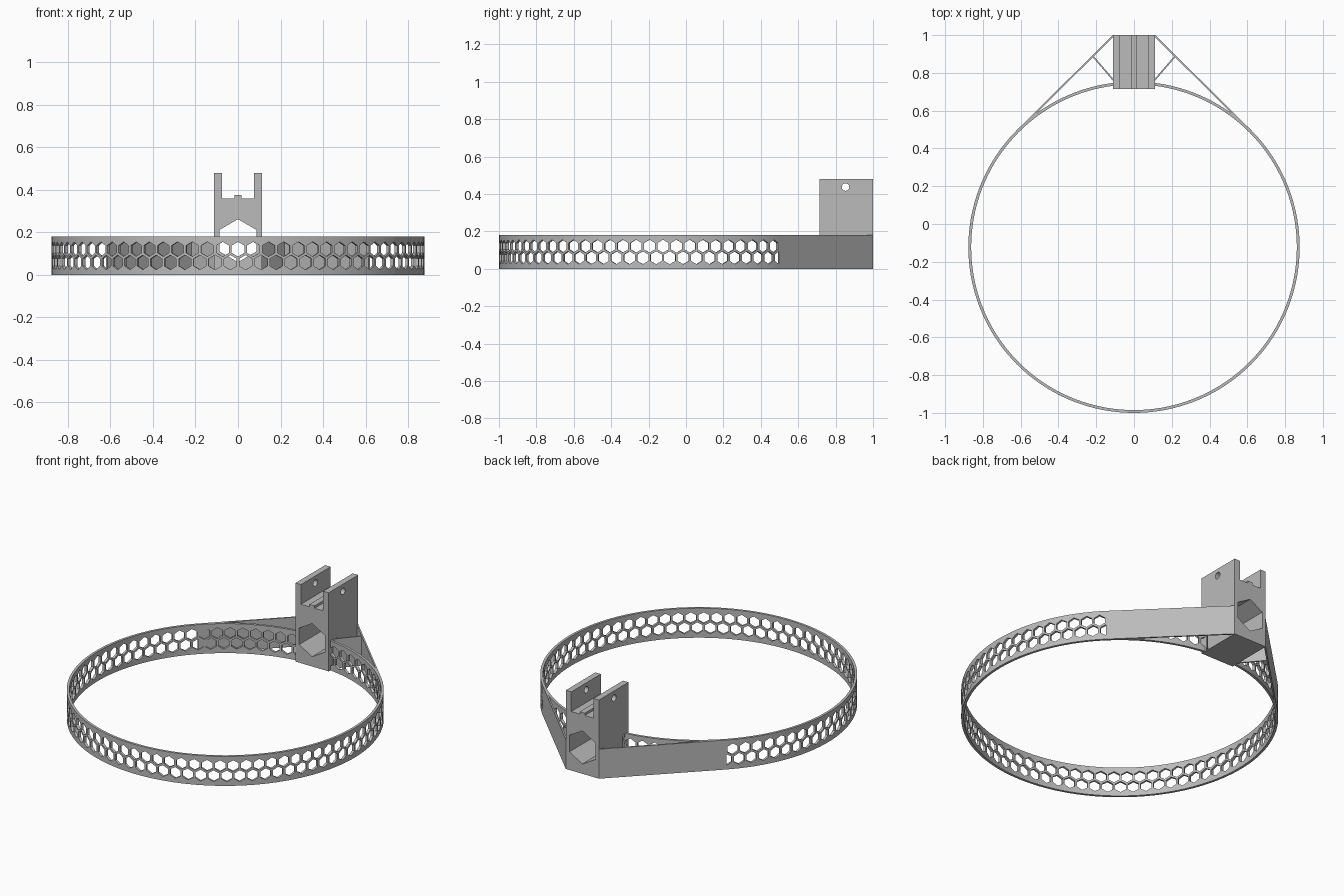
import bpy, bmesh, math
from mathutils import Vector, Matrix

if "Cube" in bpy.data.objects:
    bpy.data.objects.remove(bpy.data.objects["Cube"])

grey = bpy.data.materials.new("plain_grey")
grey.use_nodes = True
grey.diffuse_color = (0.5, 0.5, 0.5, 1)
grey.node_tree.nodes["Principled BSDF"].inputs["Base Color"].default_value = (0.5, 0.5, 0.5, 1)

R, WALL, HEIGHT = 0.877, 0.015, 0.18      # hoop radius, thickness, height
CENTRE_Y = -0.123
COLUMNS, HOLE_R, ROW_GAP = 76, 0.0345, 0.031
HALF_W, FRONT, BACK = 0.112, 0.715, 1.0   # bracket extents


def add_prism(bm, points, vector):
    """Extrude a closed planar polygon along a vector."""
    vector = Vector(vector)
    low = [bm.verts.new(p) for p in points]
    high = [bm.verts.new(Vector(p) + vector) for p in points]
    n = len(low)
    bm.faces.new(low)
    bm.faces.new(high[::-1])
    for i in range(n):
        j = (i + 1) % n
        bm.faces.new((low[j], low[i], high[i], high[j]))


def make_object(name, bm):
    bmesh.ops.recalc_face_normals(bm, faces=bm.faces[:])
    mesh = bpy.data.meshes.new(name)
    bm.to_mesh(mesh)
    bm.free()
    mesh.materials.append(grey)
    obj = bpy.data.objects.new(name, mesh)
    bpy.context.collection.objects.link(obj)
    return obj


def prism(name, points, vector):
    bm = bmesh.new()
    add_prism(bm, points, vector)
    return make_object(name, bm)


def cut(obj, cutters):
    """Subtract the cutters and bake the result."""
    for c in cutters:
        mod = obj.modifiers.new("cut", 'BOOLEAN')
        mod.operation, mod.solver, mod.object = 'DIFFERENCE', 'EXACT', c
    bpy.context.view_layer.update()
    graph = bpy.context.evaluated_depsgraph_get()
    baked = bpy.data.meshes.new_from_object(obj.evaluated_get(graph))
    obj.modifiers.clear()
    obj.data = baked


def circle(radius, count, start=0.0):
    return [(radius * math.cos(start + math.tau * i / count),
             radius * math.sin(start + math.tau * i / count)) for i in range(count)]


# Cutters: cable tunnel, screw hole, honeycomb
tunnel = prism("tunnel_cutter", [(x, FRONT - 0.1, z + 0.161)
               for x, z in circle(0.101, 6, math.pi / 2)], (0, 0.5, 0))
screw = prism("screw_cutter", [(-0.2, y + 0.853, z + 0.437)
              for y, z in circle(0.02, 24)], (0.4, 0, 0))
bm = bmesh.new()
hexagon = circle(HOLE_R, 6, math.pi / 2)
for row, shift in ((1, 0.0), (-1, 0.5)):
    for i in range(COLUMNS):
        spin = Matrix.Rotation(math.tau * (i + shift) / COLUMNS, 3, 'Z')
        z0 = HEIGHT / 2 + row * ROW_GAP
        pts = [spin @ Vector((x, -R + 0.035, z + z0)) + Vector((0, CENTRE_Y, 0))
               for x, z in hexagon]
        add_prism(bm, pts, spin @ Vector((0, -0.06, 0)))
honeycomb = make_object("honeycomb_cutter", bm)

# Hoop: square section swept round a circle
bm = bmesh.new()
rings = [[bm.verts.new((x, y + CENTRE_Y, z)) for x, y in circle(r, 2 * COLUMNS)]
         for r, z in ((R, 0), (R, HEIGHT), (R - WALL, HEIGHT), (R - WALL, 0))]
for k in range(4):
    a, b = rings[k], rings[(k + 1) % 4]
    for i in range(len(a)):
        j = (i + 1) % len(a)
        bm.faces.new((a[i], a[j], b[j], b[i]))
hoop = make_object("hoop", bm)
cut(hoop, [honeycomb, tunnel])

# Bracket: forked block with a low rib in the slot
half = [(HALF_W, 0), (HALF_W, 0.48), (0.075, 0.48), (0.075, 0.36), (0.017, 0.36), (0.017, 0.375)]
outline = half + [(-x, z) for x, z in reversed(half)]
bracket = prism("bracket", [(x, FRONT, z) for x, z in outline], (0, BACK - FRONT, 0))
cut(bracket, [tunnel, screw])


def slab(name, start, end, thick, side):
    """Upright plate between two plan points, thickened to one side."""
    p, q = Vector((*start, 0)), Vector((*end, 0))
    d = (q - p).normalized()
    off = Vector((d.y, -d.x, 0)) * thick
    pts = [p, q, q + off, p + off]
    return prism(name, [(v.x * side, v.y, 0) for v in pts], (0, 0, HEIGHT))


# Side plates tangent to the hoop, and short braces
t = R * math.sqrt(0.5)
for side, label in ((1, "left"), (-1, "right")):
    slab(label + "_side_plate", (HALF_W, BACK), (t, t + CENTRE_Y), 0.009, side)
    slab(label + "_brace", (0.222, 0.887), (0.106, 0.752), 0.008, side)

# Shade the hoop and bracket, then remove the cutters
bpy.context.view_layer.update()
bpy.ops.object.select_all(action='DESELECT')
for obj in (hoop, bracket):
    obj.select_set(True)
bpy.context.view_layer.objects.active = hoop
bpy.ops.object.shade_smooth_by_angle(angle=math.radians(20))
for helper in (tunnel, screw, honeycomb):
    bpy.data.objects.remove(helper)
